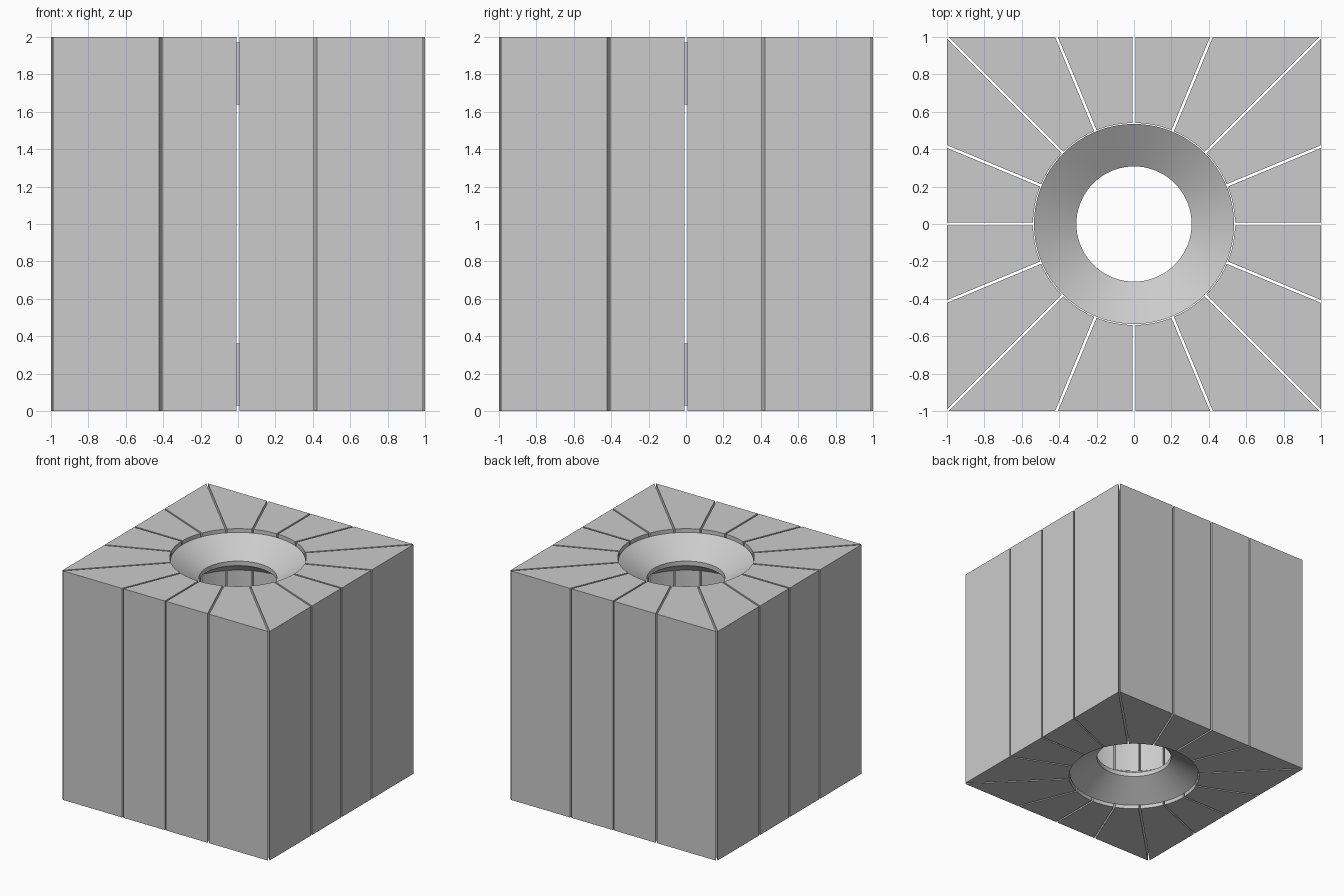
import bpy
import bmesh
from math import sin, cos, asin, sqrt, radians, pi, tau
from mathutils import Vector, Matrix

cube = bpy.data.objects.get("Cube")
if cube:
    bpy.data.objects.remove(cube, do_unlink=True)

BORE = 0.54        # radius of the hollow core
HALF_SLIT = 0.007  # half the gap between wedges
HEIGHT = 2.0
ARC_STEPS = 6
RING_STEPS = 72

grey = bpy.data.materials.new("light grey")
grey.use_nodes = True
grey.diffuse_color = (0.6, 0.6, 0.6, 1)
grey.node_tree.nodes["Principled BSDF"].inputs["Base Color"].default_value = grey.diffuse_color


def add_object(name, bm):
    bmesh.ops.recalc_face_normals(bm, faces=bm.faces[:])
    mesh = bpy.data.meshes.new(name)
    bm.to_mesh(mesh)
    bm.free()
    mesh.materials.append(grey)
    obj = bpy.data.objects.new(name, mesh)
    bpy.context.collection.objects.link(obj)
    return obj


def slit_corner(angle, side):
    """Where a slit wall meets the block's outer face at x = 1."""
    along = Vector((cos(angle), sin(angle), 0))
    across = Vector((-sin(angle), cos(angle), 0)) * HALF_SLIT * side
    return along * ((1 - across.x) / along.x) + across


def wedge(name, start, end, turn):
    """Full-height wedge with a curved inner wall and a flat outer wall."""
    inset = asin(HALF_SLIT / BORE)
    a, b = start + inset, end - inset
    outline = [slit_corner(start, 1), slit_corner(end, -1)]
    for i in range(ARC_STEPS + 1):
        t = b + (a - b) * i / ARC_STEPS
        outline.append(Vector((BORE * cos(t), BORE * sin(t), 0)))
    bm = bmesh.new()
    base = bm.faces.new([bm.verts.new(p) for p in outline])
    top = bmesh.ops.extrude_face_region(bm, geom=[base])["geom"]
    bmesh.ops.translate(bm, vec=(0, 0, HEIGHT),
                        verts=[v for v in top if isinstance(v, bmesh.types.BMVert)])
    bmesh.ops.rotate(bm, verts=bm.verts[:], matrix=Matrix.Rotation(turn, 3, "Z"))
    return add_object(name, bm)


def ring(name, middle):
    """Ring with a cone on both faces and a narrow lip round the hole."""
    profile = [(0.535, 0.165), (0.308, 0.02), (0.308, -0.02), (0.535, -0.165)]
    bm = bmesh.new()
    loops = []
    for i in range(RING_STEPS):
        t = tau * i / RING_STEPS
        loops.append([bm.verts.new((r * cos(t), r * sin(t), middle + z)) for r, z in profile])
    for i, here in enumerate(loops):
        there = loops[(i + 1) % RING_STEPS]
        for j in range(len(profile)):
            k = (j + 1) % len(profile)
            bm.faces.new((here[j], here[k], there[k], there[j]))
    return add_object(name, bm)


# Sixteen wedges, four on each side of the block
parts = []
for side in range(4):
    for n in range(4):
        start = radians(-45 + 22.5 * n)
        parts.append(wedge(f"wedge_{side * 4 + n + 1}", start, start + pi / 8, side * pi / 2))

# Double-cone rings near the top and the bottom
parts.append(ring("upper_ring", 1.805))
parts.append(ring("lower_ring", HEIGHT - 1.805))

# Smooth the round walls, keep the edges sharp
bpy.ops.object.select_all(action="DESELECT")
for obj in parts:
    obj.select_set(True)
bpy.context.view_layer.objects.active = parts[0]
bpy.ops.object.shade_smooth_by_angle(angle=radians(20))
